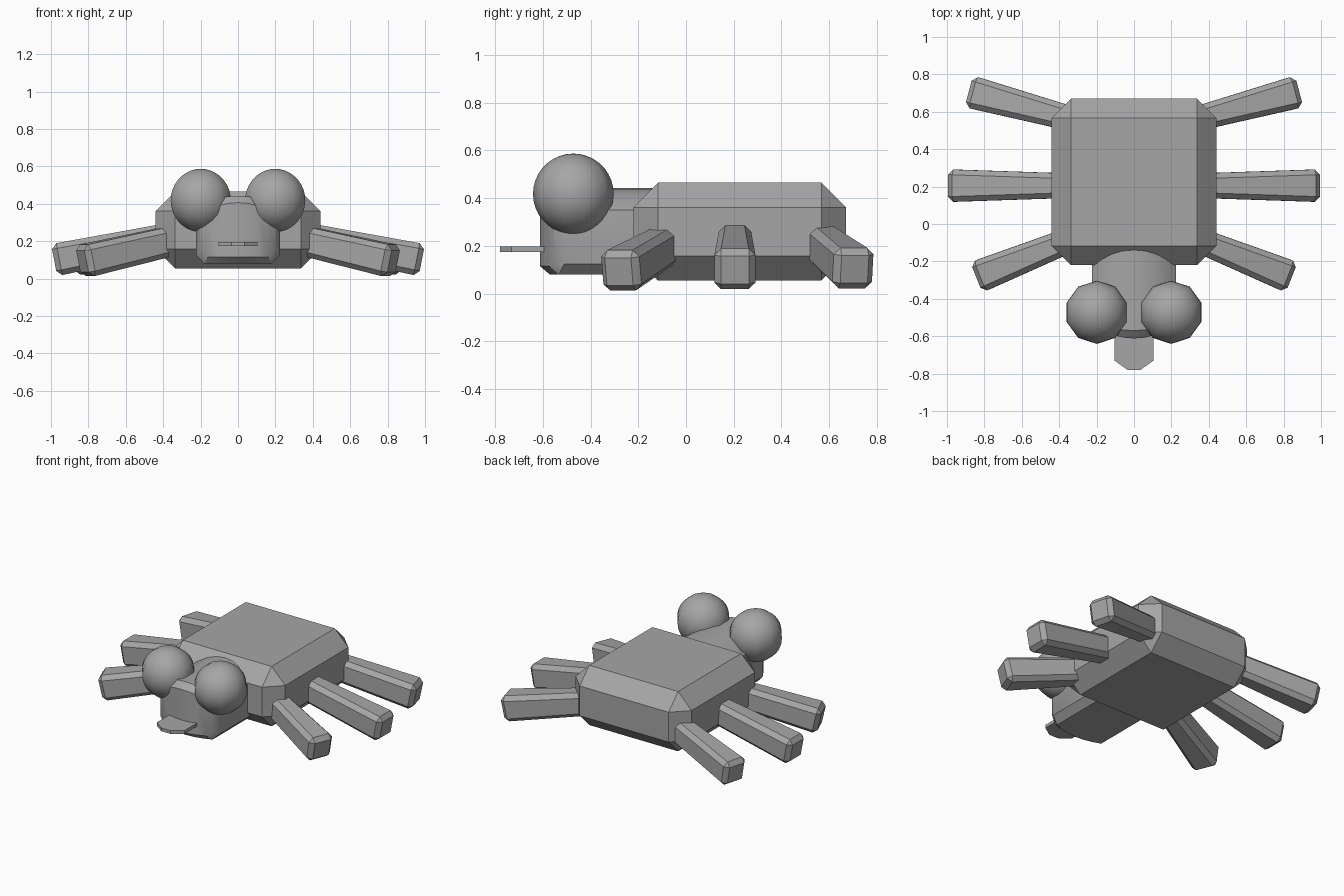
import bpy, bmesh, math
from mathutils import Vector

cube = bpy.data.objects.get("Cube")
if cube:
    bpy.data.objects.remove(cube, do_unlink=True)

grey = bpy.data.materials.new("mid_grey")
grey.use_nodes = True
COLOUR = (0.38, 0.38, 0.38, 1)
grey.diffuse_color = COLOUR
grey.node_tree.nodes["Principled BSDF"].inputs["Base Color"].default_value = COLOUR


def finish(name, bm, bevel=0, smooth=None):
    """Turn a bmesh into a named object, with optional chamfer and smoothing."""
    bmesh.ops.recalc_face_normals(bm, faces=bm.faces)
    if bevel:
        bmesh.ops.bevel(bm, geom=bm.edges[:], offset=bevel, segments=1, affect='EDGES')
    mesh = bpy.data.meshes.new(name)
    bm.to_mesh(mesh)
    bm.free()
    mesh.materials.append(grey)
    obj = bpy.data.objects.new(name, mesh)
    bpy.context.collection.objects.link(obj)
    if smooth:
        bpy.ops.object.select_all(action='DESELECT')
        obj.select_set(True)
        bpy.context.view_layer.objects.active = obj
        bpy.ops.object.shade_smooth_by_angle(angle=math.radians(smooth))
    return obj


# Body: a chamfered box
bm = bmesh.new()
bmesh.ops.create_cube(bm, size=1)
for v in bm.verts:
    v.co = Vector((v.co.x * 0.88, v.co.y * 0.89 + 0.225, v.co.z * 0.41 + 0.26))
finish("body", bm, bevel=0.103)

# Head: arched section lofted forward to a bulging, chamfered front
half = [(0.225, 0.35, 0.125), (0.18, 0.388, 0.08), (0.12, 0.421, 0.08), (0.06, 0.438, 0.08)]
columns = [(-x, t, b) for x, t, b in half] + [(0, 0.443, 0.08)] + half[::-1]
bm = bmesh.new()
rings = []
for front, shrink, bulge in ((0.0, 1, 0), (-0.57, 1, 0.06), (-0.612, 0.8, 0.06)):
    def place(x, z):
        y = front + bulge * (x / 0.225) ** 2
        return bm.verts.new((x * (1 + shrink) / 2, y, 0.26 + (z - 0.26) * shrink))
    rings.append(([place(x, t) for x, t, b in columns], [place(x, b) for x, t, b in columns]))
for (top_a, low_a), (top_b, low_b) in zip(rings, rings[1:]):
    loop_a, loop_b = top_a + low_a[::-1], top_b + low_b[::-1]
    for i in range(len(loop_a)):
        j = (i + 1) % len(loop_a)
        bm.faces.new((loop_a[i], loop_a[j], loop_b[j], loop_b[i]))
for top, low in (rings[0], rings[-1]):
    for i in range(len(top) - 1):
        bm.faces.new((top[i], top[i + 1], low[i + 1], low[i]))
finish("head", bm, smooth=30)

# Eyes
for side, name in ((1, "left"), (-1, "right")):
    bm = bmesh.new()
    bmesh.ops.create_uvsphere(bm, u_segments=10, v_segments=18, radius=0.169)
    bmesh.ops.translate(bm, vec=(side * 0.199, -0.472, 0.418), verts=bm.verts)
    finish(name + "_eye", bm, smooth=60)

# Tongue: thin plate with clipped front corners
bm = bmesh.new()
outline = [(0.105, -0.5), (0.105, -0.73), (0.035, -0.78)]
outline += [(-x, y) for x, y in outline[::-1]]
face = bm.faces.new([bm.verts.new((x, y, 0.175)) for x, y in outline])
extruded = bmesh.ops.extrude_face_region(bm, geom=[face])["geom"]
bmesh.ops.translate(bm, vec=(0, 0, 0.022),
                    verts=[g for g in extruded if isinstance(g, bmesh.types.BMVert)])
finish("tongue", bm)


def leg(name, root, tip, side):
    """Tapered, chamfered box running from root to tip."""
    root, tip = Vector(root), Vector(tip)
    axis = (tip - root).normalized()
    across = Vector((0, 0, 1)).cross(axis).normalized()
    up = axis.cross(across)
    bm = bmesh.new()
    bmesh.ops.create_cube(bm, size=2)
    for v in bm.verts:
        end, wide, tall = (tip, 0.087, 0.087) if v.co.x > 0 else (root, 0.064, 0.078)
        v.co = end + across * v.co.y * wide + up * v.co.z * tall
        v.co.x *= side
    finish(name, bm, bevel=0.028)


# Three pairs of legs
for side, name in ((1, "left"), (-1, "right")):
    leg(name + "_front_leg", (0.3, -0.068, 0.215), (0.832, -0.281, 0.092), side)
    leg(name + "_middle_leg", (0.3, 0.205, 0.232), (0.983, 0.205, 0.099), side)
    leg(name + "_back_leg", (0.3, 0.553, 0.222), (0.872, 0.706, 0.102), side)
